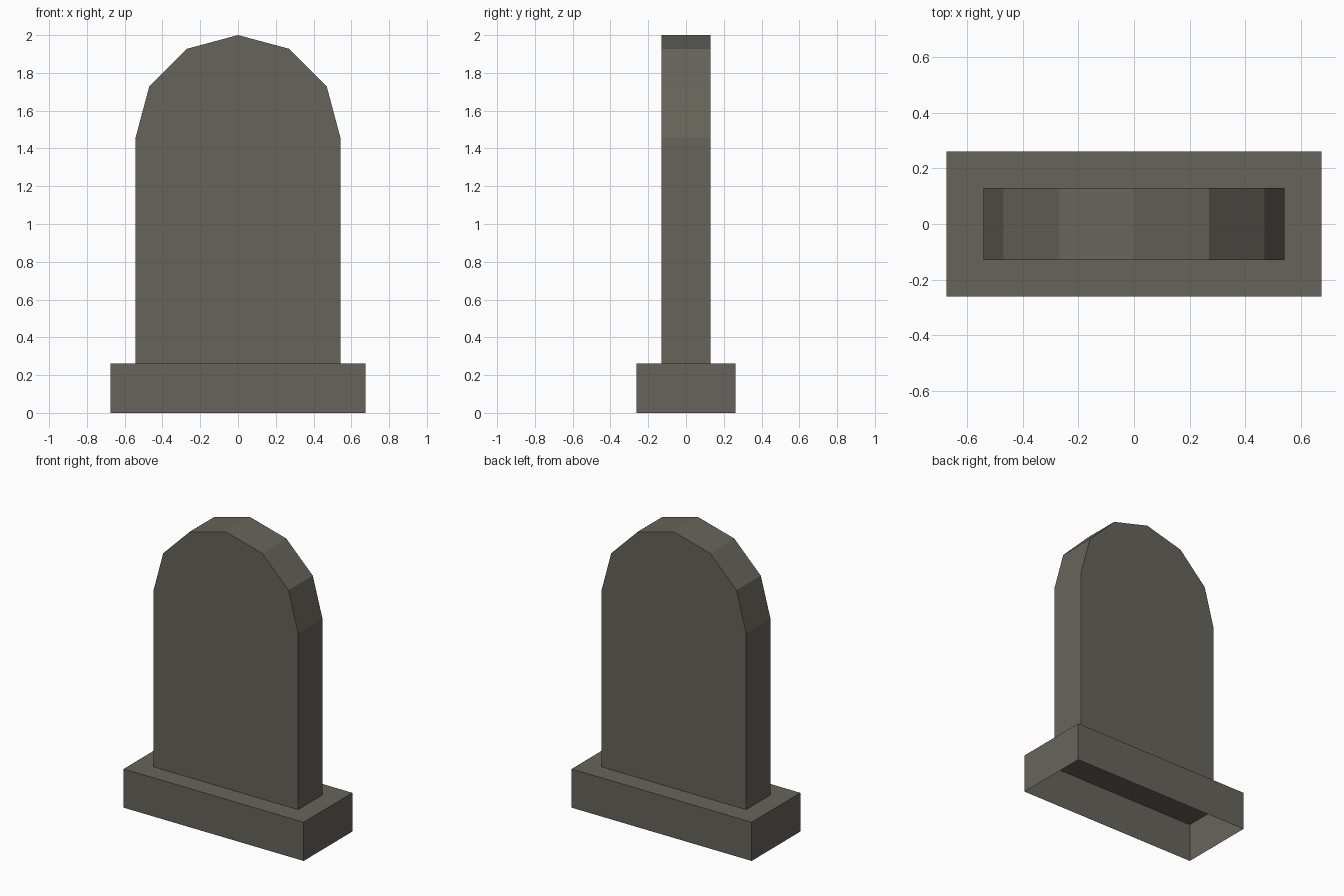
import bpy, math

if "Cube" in bpy.data.objects:
    bpy.data.objects.remove(bpy.data.objects["Cube"])

stone = bpy.data.materials.new("grey_stone")
stone.diffuse_color = (0.135, 0.127, 0.105, 1)
stone.use_nodes = True
stone.node_tree.nodes["Principled BSDF"].inputs["Base Color"].default_value = stone.diffuse_color


def prism(name, profile, half_depth):
    """Extrude an x-z profile along y; the first profile edge is the open underside."""
    n = len(profile)
    verts = [(x, y, z) for y in (-half_depth, half_depth) for x, z in profile]
    faces = [tuple(range(n)), tuple(reversed(range(n, 2 * n)))]
    faces += [(i, i + n, (i + 1) % n + n, (i + 1) % n) for i in range(1, n)]
    mesh = bpy.data.meshes.new(name)
    mesh.from_pydata(verts, [], faces)
    mesh.materials.append(stone)
    obj = bpy.data.objects.new(name, mesh)
    bpy.context.collection.objects.link(obj)
    return obj


BASE_TOP, RADIUS = 0.262, 0.542

# Plinth: a box open underneath
prism("plinth", [(-0.675, 0), (0.675, 0), (0.675, BASE_TOP), (-0.675, BASE_TOP)], 0.261)

# Upright slab with a six-sided half-round top
arch = [(RADIUS * math.cos(math.radians(a)), 2 - RADIUS + RADIUS * math.sin(math.radians(a)))
        for a in range(0, 181, 30)]
prism("headstone_slab", [(-RADIUS, BASE_TOP), (RADIUS, BASE_TOP)] + arch, 0.13)
